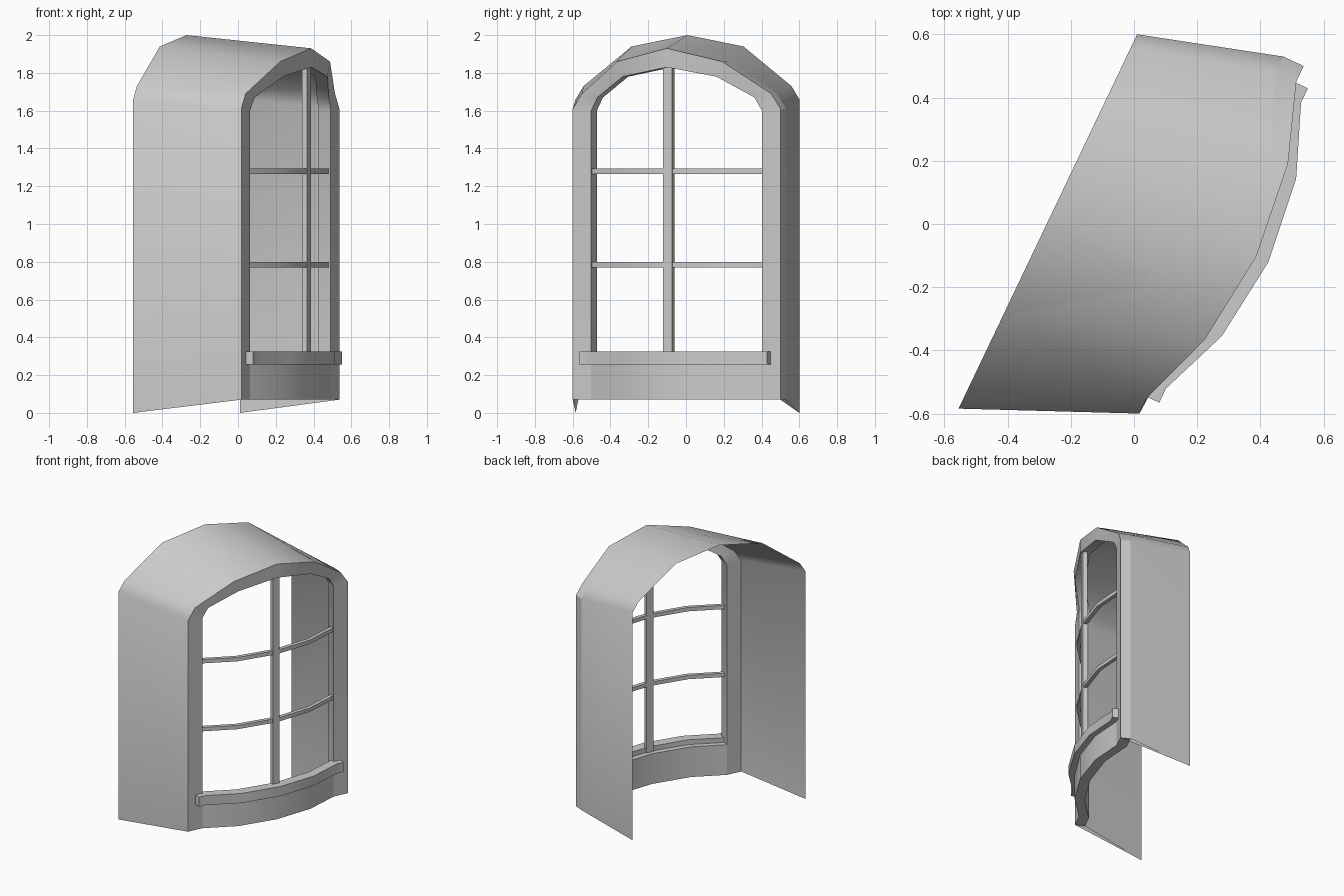
import bpy, bmesh, math

if "Cube" in bpy.data.objects:
    bpy.data.objects.remove(bpy.data.objects["Cube"])

# local window frame: u along the chord, n outward from it, z up
CX, CY = 0.277, -0.05
UX, UY = 0.427, 0.904
DEPTH = 0.07


def world(u, n, z):
    return (CX + u * UX + n * UY, CY + u * UY - n * UX, z)


def sweep(name, sections, closed=True, angle=30):
    """Skin a list of cross-sections; closed sections get end caps."""
    bm = bmesh.new()
    rows = [[bm.verts.new(p) for p in s] for s in sections]
    k = len(rows[0])
    for a, b in zip(rows, rows[1:]):
        for i in range(k if closed else k - 1):
            j = (i + 1) % k
            bm.faces.new((a[i], a[j], b[j], b[i]))
    if closed:
        bm.faces.new(rows[0])
        bm.faces.new(rows[-1])
    bmesh.ops.recalc_face_normals(bm, faces=bm.faces)
    me = bpy.data.meshes.new(name)
    bm.to_mesh(me)
    bm.free()
    ob = bpy.data.objects.new(name, me)
    bpy.context.collection.objects.link(ob)
    bpy.context.view_layer.objects.active = ob
    ob.select_set(True)
    bpy.ops.object.shade_smooth_by_angle(angle=math.radians(angle))
    ob.select_set(False)
    return ob


def mirrored(half):
    """Mirror a left half (ending on the centre line) in u."""
    return half + [(-p[0],) + p[1:] for p in half[-2::-1]]


def bowed_bar(name, path, z0, z1, front, back):
    """Horizontal bar following the bowed plan curve."""
    sweep(name, [[world(u, n + front, z0), world(u, n + front, z1),
                  world(u, n + back, z1), world(u, n + back, z0)]
                 for u, n in mirrored(path)])


# arched frame
outer = mirrored([(-0.608, 0, 0.07), (-0.608, 0, 1.61), (-0.554, 0, 1.69),
                  (-0.308, 0.087, 1.86), (0, 0.122, 1.93)])
inner = mirrored([(-0.5, 0, 0.07), (-0.5, 0, 1.6), (-0.46, 0.008, 1.67),
                  (-0.275, 0.087, 1.78), (0, 0.122, 1.83)])
sweep("arched_frame", [[world(*o), world(*i),
                        world(i[0], i[1] - DEPTH, i[2]),
                        world(o[0], o[1] - DEPTH, o[2])]
                       for o, i in zip(outer, inner)])

# bottom rail, sill and horizontal glazing bars
curve = [(-0.5, 0), (-0.275, 0.089), (0, 0.122)]
bowed_bar("bottom_rail", curve, 0.07, 0.29, 0, -DEPTH)
bowed_bar("sill", [(-0.55, 0)] + curve, 0.255, 0.325, 0.042, -0.03)
for i, z in enumerate((0.785, 1.28)):
    bowed_bar(f"glazing_bar_{i + 1}", curve, z - 0.014, z + 0.014, -0.012, -0.04)

# vertical glazing bar
sweep("mullion", [[world(u, n, z) for u, n in
                   ((-0.026, 0.11), (0.026, 0.11), (0.026, 0.08), (-0.026, 0.08))]
                  for z in (0.28, 1.85)])

# hood: outer and inner skins meeting at the straight back edge
back = mirrored([(-1, 0), (-1, 1.66), (-0.93, 1.73), (-0.5, 1.94), (0, 2.0)])
sections = []
for o, (t, z) in zip(outer, back):
    sections.append([world(*o),
                     (-0.2725 + 0.2825 * t, 0.008 + 0.592 * t, z),
                     world(o[0], o[1] - DEPTH, o[2])])
sweep("hood", sections, closed=False, angle=40)
